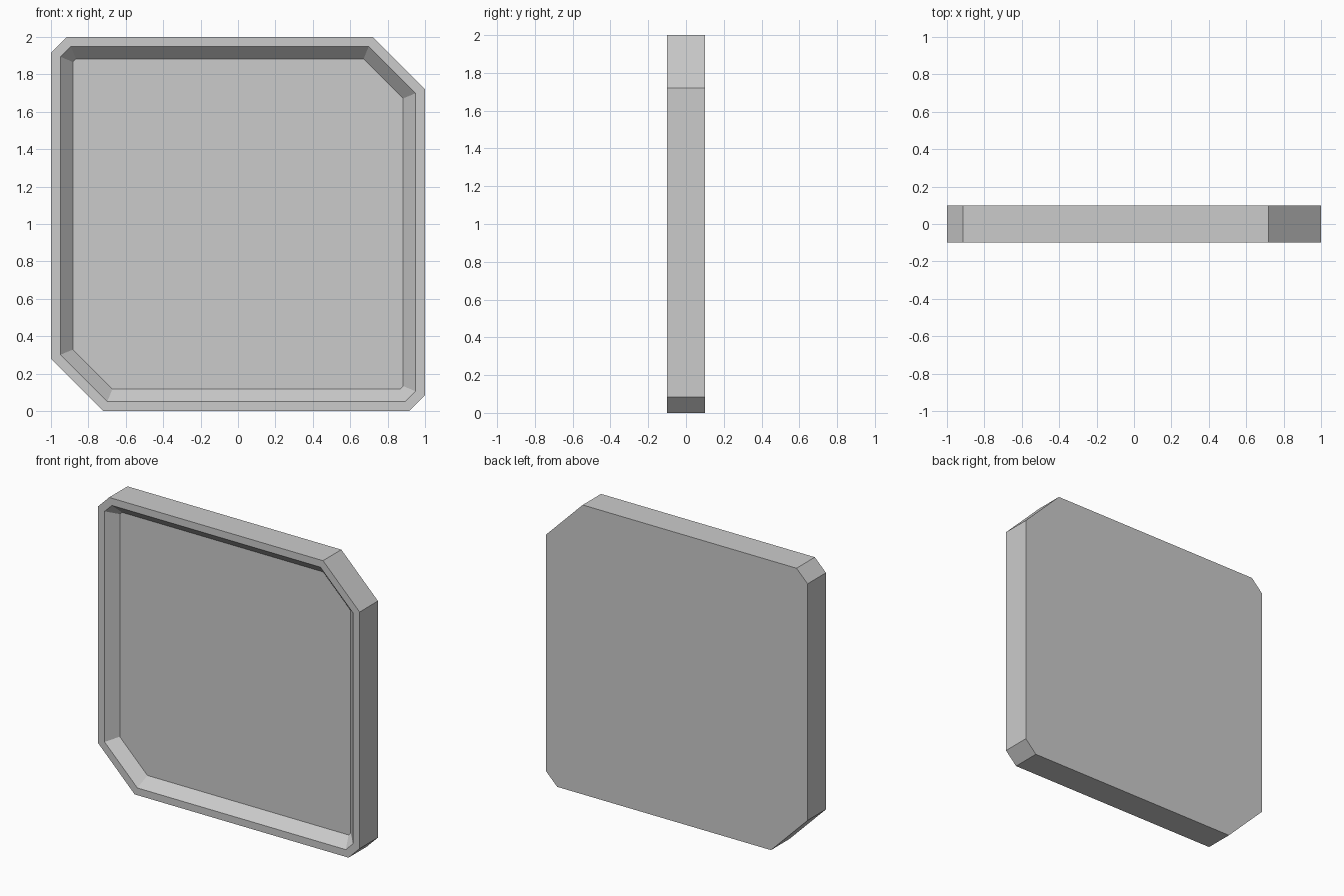
import bpy, bmesh

if "Cube" in bpy.data.objects:
    bpy.data.objects.remove(bpy.data.objects["Cube"])

# Outline in (x, z): square with two large and two small cut corners
half = [(-0.72, 0), (0.915, 0), (1, 0.085), (1, 1.72)]
outline = half + [(-x, 2 - z) for x, z in half]

bm = bmesh.new()
front = bm.faces.new([bm.verts.new((x, -0.1, z)) for x, z in outline])

# Slab thickness
ext = bmesh.ops.extrude_face_region(bm, geom=[front], use_keep_orig=True)
bmesh.ops.translate(bm, vec=(0, 0.2, 0),
                    verts=[g for g in ext["geom"] if isinstance(g, bmesh.types.BMVert)])
bmesh.ops.recalc_face_normals(bm, faces=bm.faces)

# Flat rim, then sloped wall down to the recessed floor
for thickness, depth in ((0.05, 0), (0.067, -0.07)):
    bmesh.ops.inset_region(bm, faces=[front], thickness=thickness, depth=0,
                           use_even_offset=True, use_boundary=True)
    for v in front.verts:
        v.co.y -= depth

mesh = bpy.data.meshes.new("recessed_panel")
bm.to_mesh(mesh)
bm.free()
panel = bpy.data.objects.new("recessed_panel", mesh)
bpy.context.collection.objects.link(panel)
